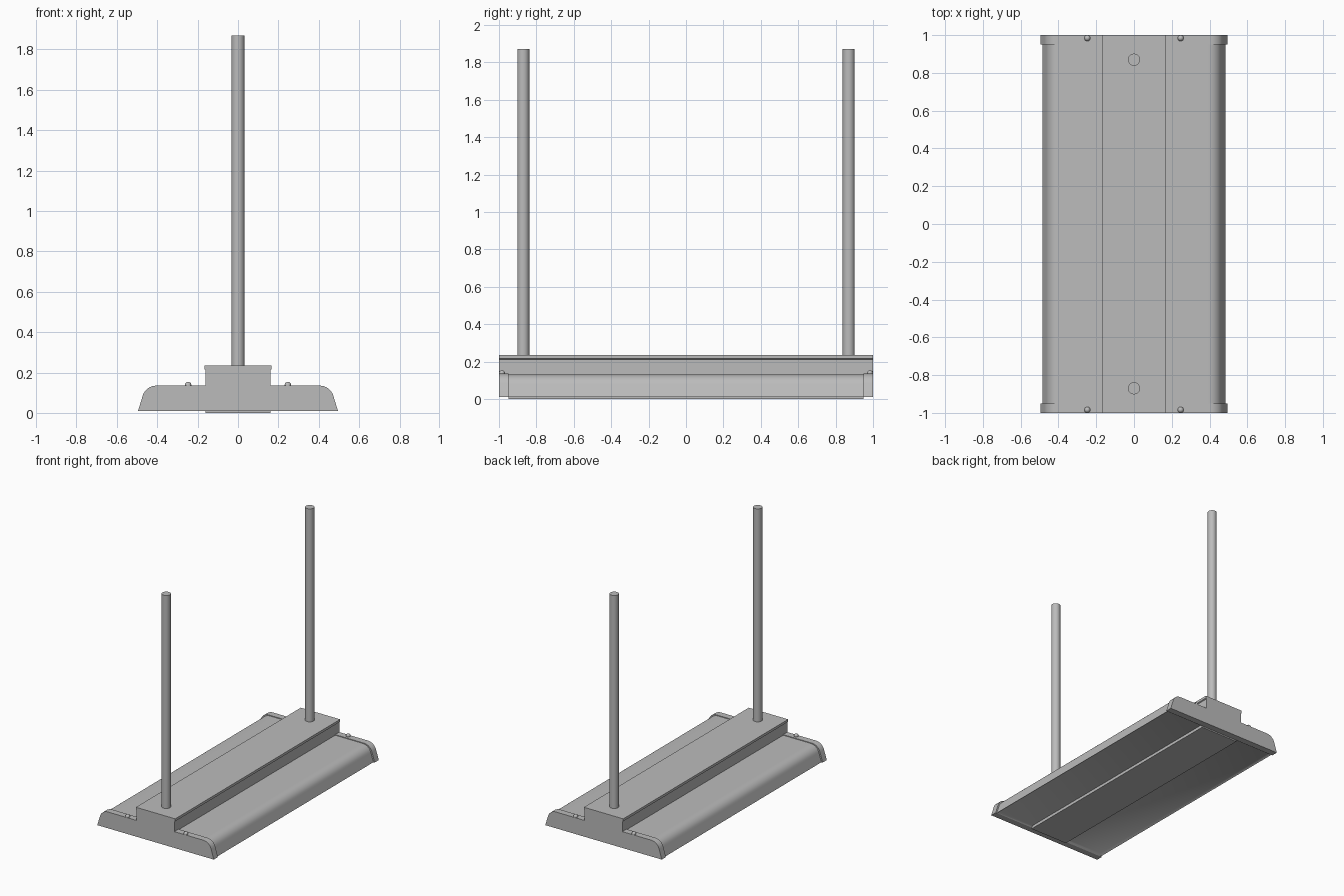
import bpy, bmesh, math
from mathutils import Matrix

cube = bpy.data.objects.get("Cube")
if cube:
    bpy.data.objects.remove(cube, do_unlink=True)

GREY = (0.5, 0.5, 0.5, 1)
mat = bpy.data.materials.new("Grey metal")
mat.use_nodes = True
mat.diffuse_color = GREY
mat.node_tree.nodes["Principled BSDF"].inputs["Base Color"].default_value = GREY


def finish(name, bm, smooth=False):
    bmesh.ops.recalc_face_normals(bm, faces=bm.faces)
    me = bpy.data.meshes.new(name)
    bm.to_mesh(me)
    bm.free()
    me.materials.append(mat)
    ob = bpy.data.objects.new(name, me)
    bpy.context.collection.objects.link(ob)
    if smooth:
        bpy.ops.object.select_all(action='DESELECT')
        ob.select_set(True)
        bpy.context.view_layer.objects.active = ob
        bpy.ops.object.shade_smooth_by_angle(angle=math.radians(35))
    return ob


def extrude(name, half, y0, y1, smooth=False, recess=0):
    """Mirror a half outline (bottom to top) in x and sweep it along y."""
    bm = bmesh.new()
    pts = half + [(-x, z) for x, z in reversed(half)]
    face = bm.faces.new([bm.verts.new((x, y0, z)) for x, z in pts])
    new = bmesh.ops.extrude_face_region(bm, geom=[face])["geom"]
    bmesh.ops.translate(bm, vec=(0, y1 - y0, 0),
                        verts=[g for g in new if isinstance(g, bmesh.types.BMVert)])
    if recess:
        bmesh.ops.recalc_face_normals(bm, faces=bm.faces)
        under = [f for f in bm.faces if f.normal.z < -0.99]
        bmesh.ops.inset_region(bm, faces=under, thickness=0.025)
        bmesh.ops.translate(bm, vec=(0, 0, recess), verts=under[0].verts)
    return finish(name, bm, smooth)


def cylinder(name, r, depth, centre, segments=32):
    bm = bmesh.new()
    bmesh.ops.create_cone(bm, cap_ends=True, segments=segments, radius1=r, radius2=r,
                          depth=depth, matrix=Matrix.Translation(centre))
    return finish(name, bm, True)


def shell(out, top):
    """Half outline of the housing: sloped side with a rounded shoulder."""
    a0, a1 = math.radians(14), math.radians(90)
    arc = []
    for i in range(9):
        a = a0 + (a1 - a0) * i / 8
        arc.append((out - 0.09 + 0.07 * math.cos(a), top - 0.07 + 0.07 * math.sin(a)))
    return [(out, 0.01)] + arc


# Housing with recessed underside, and end caps standing slightly proud
extrude("housing", shell(0.485, 0.13), -0.95, 0.95, True, 0.012)
for side, label in ((-1, "front"), (1, "back")):
    extrude(label + "_end_cap", shell(0.495, 0.135), side * 0.95, side, True)

# Driver channel with a shallow top lip
extrude("driver_channel", [(0.16, 0.125), (0.16, 0.212), (0.167, 0.216), (0.167, 0.235)], -1, 1)

# Central strip below the panels
extrude("underside_strip", [(0.16, 0.0), (0.16, 0.03)], -0.95, 0.95)

# Hanging rods and cap screws
for side, label in ((-1, "front"), (1, "back")):
    cylinder(label + "_rod", 0.032, 1.64, (0, side * 0.87, 1.05))
    for sx, hand in ((-1, "right"), (1, "left")):
        bm = bmesh.new()
        bmesh.ops.create_uvsphere(bm, u_segments=16, v_segments=8, radius=0.016,
                                  matrix=Matrix.Translation((sx * 0.247, side * 0.984, 0.138)))
        finish(f"{label}_{hand}_screw", bm, True)
